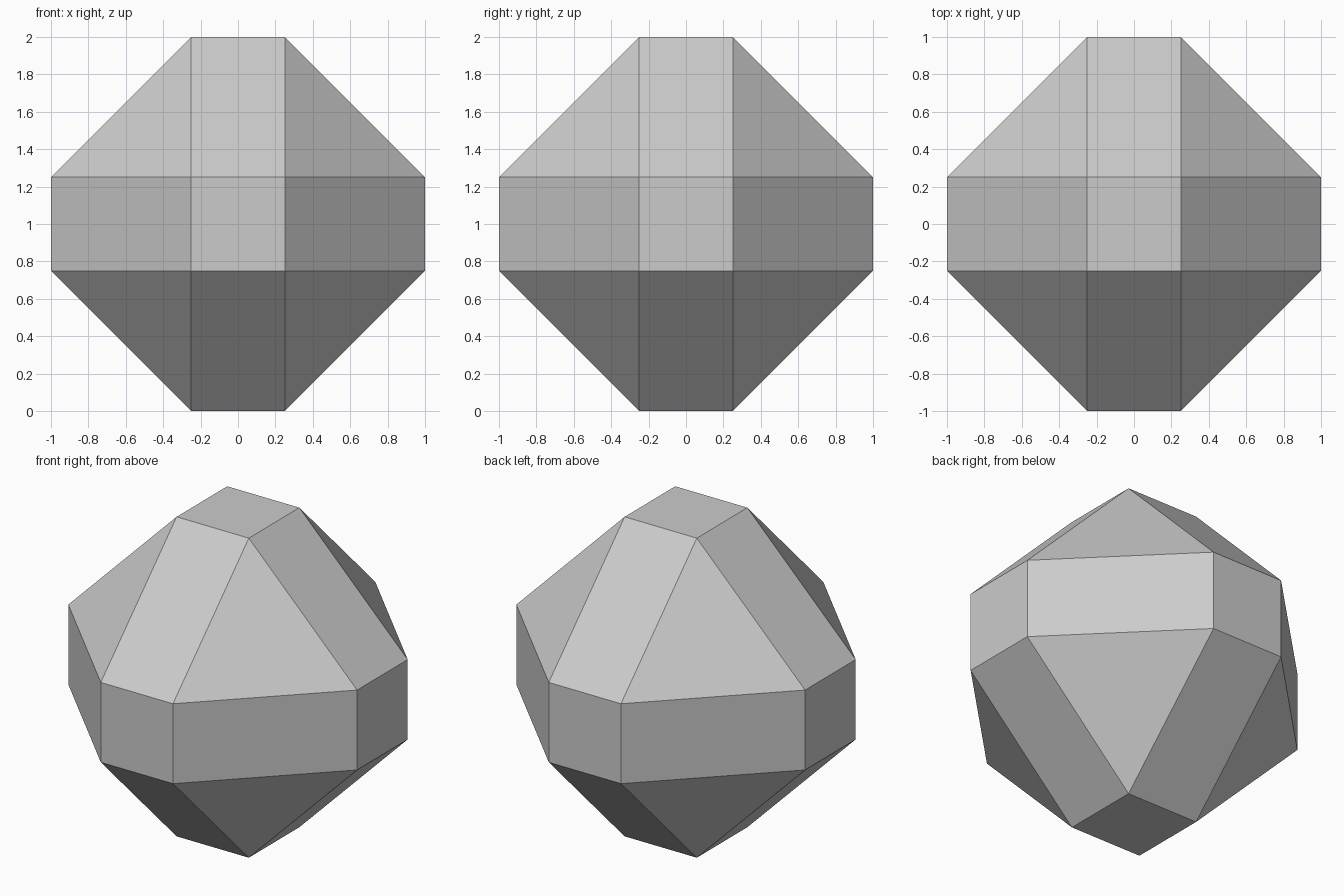
import bpy

if "Cube" in bpy.data.objects:
    bpy.data.objects.remove(bpy.data.objects["Cube"])

# Single flat colour
grey = bpy.data.materials.new("light_grey")
grey.diffuse_color = (0.6, 0.6, 0.6, 1.0)
grey.use_nodes = True
grey.node_tree.nodes["Principled BSDF"].inputs["Base Color"].default_value = grey.diffuse_color

# Faceted ball: a cube whose edges are chamfered down to small square faces
bpy.ops.mesh.primitive_cube_add(size=2, location=(0, 0, 1))
ball = bpy.context.object
ball.name = "faceted_ball"
ball.data.materials.append(grey)

chamfer = ball.modifiers.new("chamfer", 'BEVEL')
chamfer.offset_type = 'OFFSET'
chamfer.limit_method = 'NONE'
chamfer.width = 0.75
chamfer.segments = 1
bpy.ops.object.modifier_apply(modifier=chamfer.name)
bpy.ops.object.shade_flat()
